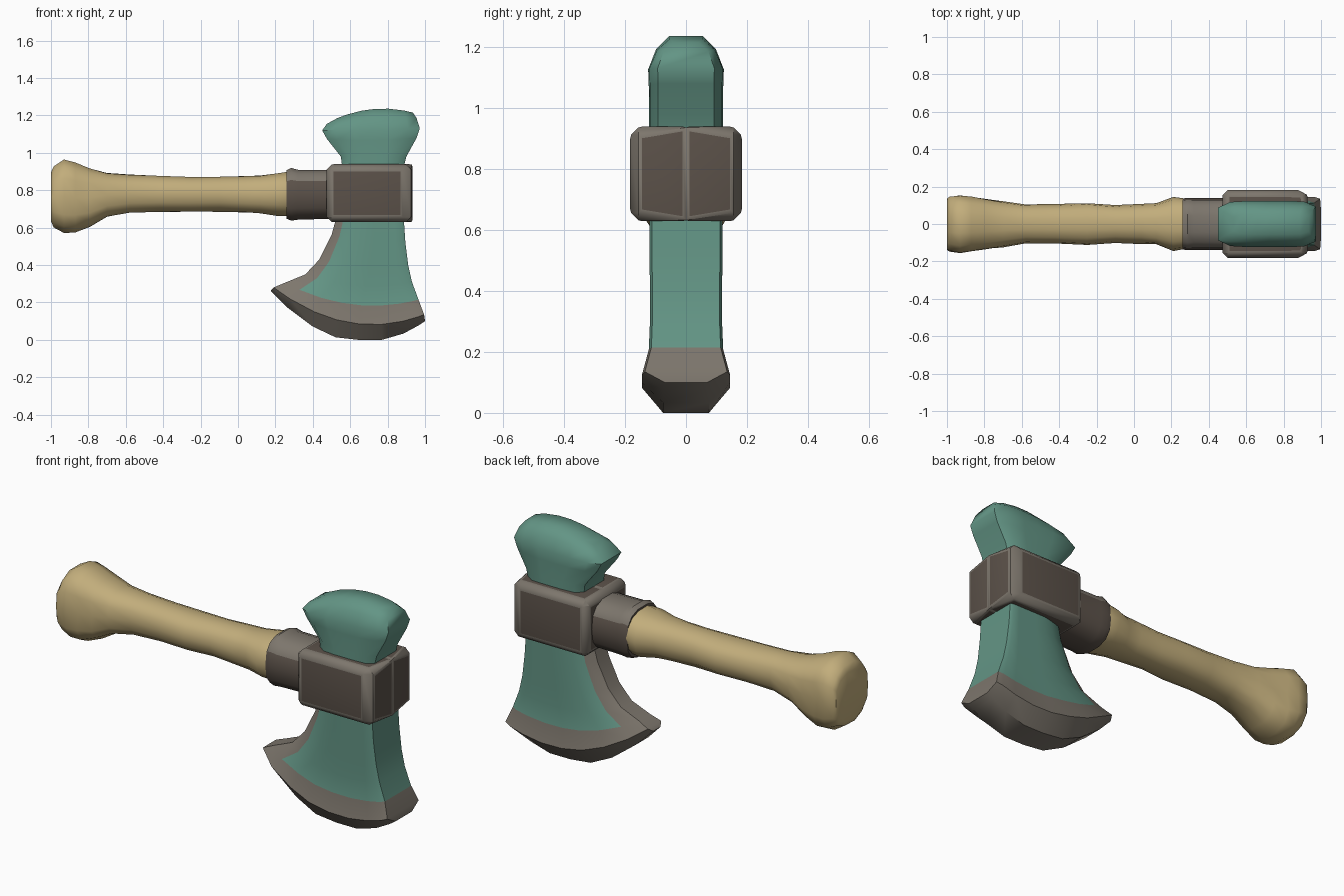
import bpy, bmesh, math, random
from mathutils import Vector

if "Cube" in bpy.data.objects:
    bpy.data.objects.remove(bpy.data.objects["Cube"])

random.seed(4)

def mat(name, rgb):
    m = bpy.data.materials.new(name)
    m.diffuse_color = (*rgb, 1)
    m.use_nodes = True
    m.node_tree.nodes["Principled BSDF"].inputs["Base Color"].default_value = m.diffuse_color
    return m

BONE = mat("bone tan", (0.54, 0.42, 0.20))
TEAL = mat("teal stone", (0.125, 0.30, 0.235))
GREY = mat("worn grey", (0.205, 0.182, 0.152))
DARK = mat("dark brown", (0.105, 0.083, 0.067))

def finish(name, bm, mats, angle=40):
    bmesh.ops.recalc_face_normals(bm, faces=bm.faces)
    me = bpy.data.meshes.new(name)
    bm.to_mesh(me)
    bm.free()
    for m in mats:
        me.materials.append(m)
    ob = bpy.data.objects.new(name, me)
    bpy.context.collection.objects.link(ob)
    bpy.ops.object.select_all(action='DESELECT')
    ob.select_set(True)
    bpy.context.view_layer.objects.active = ob
    bpy.ops.object.shade_smooth_by_angle(angle=math.radians(angle))
    return ob

def tube(rows, n=14, jitter=0.0, power=0.85):
    """Rings along x: (x, z low, z high, half width y, side pinch)."""
    bm = bmesh.new()
    rings = []
    spow = lambda v: math.copysign(abs(v) ** power, v)
    for x, lo, hi, ry, pinch in rows:
        ring = []
        for i in range(n):
            a = 2 * math.pi * i / n
            k = 1 - pinch * math.exp(-(math.sin(a) / 0.35) ** 2)
            j = 1 + random.uniform(-jitter, jitter)
            ring.append(bm.verts.new((x, ry * spow(math.cos(a)) * k * j,
                                      (lo + hi) / 2 + (hi - lo) / 2 * spow(math.sin(a)) * j)))
        rings.append(ring)
    for a, b in zip(rings, rings[1:]):
        for i in range(n):
            bm.faces.new((a[i], a[(i + 1) % n], b[(i + 1) % n], b[i]))
    bm.faces.new(rings[0])
    bm.faces.new(rings[-1])
    return bm

def slab(rows, us, thick, rule):
    """Stacked rows (xl, zl, xr, zr, sag, half thickness); rule(row, column) gives the material."""
    bm = bmesh.new()
    m = len(us)
    rings = []
    for xl, zl, xr, zr, sag, h in rows:
        pts = [(xl + (xr - xl) * u, h * t, max(0, zl + (zr - zl) * u - sag * 4 * u * (1 - u)))
               for u, t in zip(us, thick)]
        rings.append([bm.verts.new((x, -y, z)) for x, y, z in pts] +
                     [bm.verts.new((x, y, z)) for x, y, z in reversed(pts)])
    for r, (a, b) in enumerate(zip(rings, rings[1:])):
        for i in range(2 * m):
            k = (i + 1) % (2 * m)
            f = bm.faces.new((a[i], a[k], b[k], b[i]))
            col = i if i < m else 2 * m - 2 - i     # mirrored column, -1 = left edge
            f.material_index = rule(r, col)
    for ring, r in ((rings[0], -1), (rings[-1], len(rows))):
        for i in range(m - 1):
            f = bm.faces.new((ring[i], ring[i + 1], ring[2 * m - 2 - i], ring[2 * m - 1 - i]))
            f.material_index = rule(r, i)
    return bm

# Bone handle with a knuckle end
finish("bone_handle", tube([
    (-1.00, 0.63, 0.90, 0.145, 0.05), (-0.985, 0.60, 0.93, 0.16, 0.08),
    (-0.93, 0.57, 0.965, 0.172, 0.12), (-0.87, 0.57, 0.95, 0.168, 0.2),
    (-0.79, 0.60, 0.92, 0.15, 0.15), (-0.70, 0.655, 0.895, 0.128, 0.04),
    (-0.58, 0.677, 0.885, 0.105, 0), (-0.42, 0.683, 0.877, 0.106, 0),
    (-0.25, 0.683, 0.872, 0.112, 0), (-0.10, 0.684, 0.875, 0.10, 0),
    (0.04, 0.68, 0.877, 0.106, 0), (0.12, 0.675, 0.88, 0.11, 0),
    (0.21, 0.662, 0.892, 0.142, 0), (0.27, 0.66, 0.90, 0.135, 0)],
    jitter=0.02), [BONE], 45)

# Metal collar: worn grey on top, dark below
bm = tube([(0.26, 0.645, 0.91, 0.136, 0), (0.285, 0.635, 0.922, 0.14, 0),
           (0.32, 0.64, 0.912, 0.138, 0), (0.50, 0.645, 0.91, 0.138, 0)], power=0.75)
for f in bm.faces:
    f.material_index = 0 if f.calc_center_median().z > 0.85 else 1
finish("collar", bm, [GREY, DARK], 35)

# Socket block: dark panels framed by worn edges, slightly ridged outer end
bm = bmesh.new()
bmesh.ops.create_cube(bm, size=1)
for v in bm.verts:
    v.co = Vector((0.475 if v.co.x < 0 else 0.92,
                   v.co.y * 0.36, 0.632 if v.co.z < 0 else 0.936))
bmesh.ops.bisect_plane(bm, geom=bm.verts[:] + bm.edges[:] + bm.faces[:],
                       plane_co=(0, 0, 0), plane_no=(0, 1, 0))
for v in bm.verts:
    if v.co.x > 0.9 and abs(v.co.y) < 0.01:
        v.co.x = 0.955
sharp = [e for e in bm.edges if e.calc_face_angle(0) > math.radians(45)]
bmesh.ops.bevel(bm, geom=sharp, offset=0.024, segments=1, affect='EDGES')
panels = [f for f in bm.faces if f.calc_area() > 0.02]
for f in panels:
    f.material_index = 1
rims = bmesh.ops.inset_individual(bm, faces=panels, thickness=0.017, depth=0.003)["faces"]
for f in rims:
    f.material_index = 0
# the worn band near the outer end of both broad sides is wider
for v in bm.verts:
    if abs(v.co.y) > 0.18 and v.co.x > 0.7:
        v.co.x -= 0.015
finish("socket_block", bm, [GREY, DARK], 35)

# Axe blade: teal body, worn back edge and cutting band, dark underside
def blade_rule(r, col):
    if r == 6:
        return 2
    return 1 if r >= 4 or col == -1 or (col == 0 and r >= 0) else 0

bm = slab([
    (0.53, 0.67, 0.885, 0.67, 0, 0.12), (0.50, 0.56, 0.895, 0.52, 0, 0.12),
    (0.435, 0.43, 0.91, 0.40, 0.02, 0.118), (0.36, 0.35, 0.93, 0.31, 0.04, 0.118),
    (0.25, 0.305, 0.965, 0.215, 0.07, 0.122), (0.19, 0.28, 0.995, 0.135, 0.115, 0.145),
    (0.175, 0.262, 1.0, 0.10, 0.185, 0.075)],
    (0, 0.11, 0.27, 0.42, 0.57, 0.72, 0.86, 0.96, 1),
    (0.4, 0.75, 0.9, 1, 1, 1, 1, 1, 0.93), blade_rule)
finish("axe_blade", bm, [TEAL, GREY, DARK], 40)

# Flared teal poll on top of the block
bm = slab([
    (0.56, 0.90, 0.88, 0.90, 0, 0.122), (0.55, 0.98, 0.90, 0.98, 0, 0.122),
    (0.475, 1.075, 0.955, 1.08, 0.01, 0.122), (0.45, 1.12, 0.972, 1.13, 0, 0.124),
    (0.475, 1.155, 0.955, 1.185, -0.02, 0.098), (0.53, 1.185, 0.935, 1.215, -0.035, 0.055)],
    (0, 0.12, 0.32, 0.5, 0.68, 0.88, 1),
    (0.7, 0.95, 1, 1, 1, 0.97, 0.75), lambda r, c: 0)
finish("poll", bm, [TEAL], 50)
